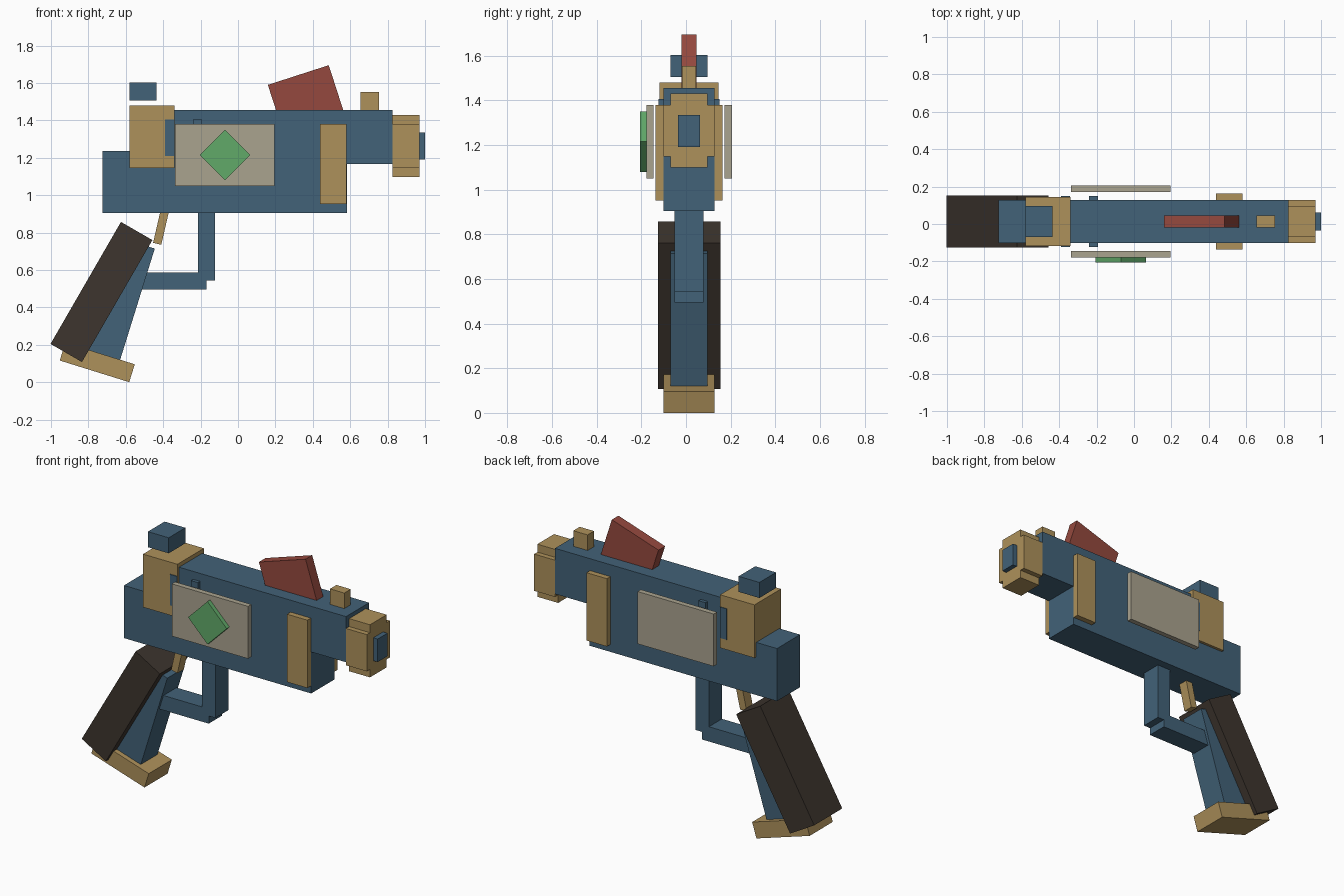
import bpy
from math import radians

cube = bpy.data.objects.get("Cube")
if cube:
    bpy.data.objects.remove(cube, do_unlink=True)

MID = 0.0135  # middle plane of the gun in y


def material(name, rgb):
    lin = [((c / 255 + 0.055) / 1.055) ** 2.4 for c in rgb] + [1.0]
    m = bpy.data.materials.new(name)
    m.use_nodes = True
    m.diffuse_color = lin
    m.node_tree.nodes["Principled BSDF"].inputs["Base Color"].default_value = lin
    return m


BLUE = material("steel blue", (66, 98, 120))
BRASS = material("brass", (174, 145, 91))
STONE = material("pale stone", (170, 163, 143))
GREEN = material("gem green", (97, 170, 105))
RED = material("brick red", (149, 73, 62))
DARK = material("dark brown", (61, 53, 46))


def block(name, mat, centre, size, tilt=0):
    """Box at a centre, tilted about the y axis so its top leans to +x."""
    bpy.ops.mesh.primitive_cube_add(size=1, location=centre,
                                    rotation=(0, radians(tilt), 0))
    ob = bpy.context.object
    ob.name = ob.data.name = name
    ob.scale = size
    bpy.ops.object.transform_apply(location=False, rotation=False, scale=True)
    ob.data.materials.append(mat)
    return ob


def span(name, mat, x, z, half, tilt=0):
    """Box from x and z ranges, symmetric about the middle plane."""
    block(name, mat, (sum(x) / 2, MID, sum(z) / 2),
          (x[1] - x[0], 2 * half, z[1] - z[0]), tilt)


def leaning(name, mat, x, z, width, length, half, tilt):
    block(name, mat, (x, MID, z), (width, 2 * half, length), tilt)


# Receiver and barrel
span("lower_body", BLUE, (-0.725, 0.582), (0.905, 1.237), 0.115)
span("upper_body", BLUE, (-0.578, 0.825), (1.167, 1.455), 0.115)
span("rear_block", BRASS, (-0.58, -0.34), (1.145, 1.48), 0.132)
span("front_band", BRASS, (0.438, 0.58), (0.952, 1.38), 0.15)
for label, x in (("rear", -0.365), ("front", -0.2175)):
    span(label + "_side_bar", BLUE, (x - 0.024, x + 0.024), (1.21, 1.405), 0.137)

# Muzzle, made of two crossing blocks and a core
span("muzzle_wide", BRASS, (0.825, 0.97), (1.148, 1.38), 0.115)
span("muzzle_tall", BRASS, (0.825, 0.97), (1.098, 1.43), 0.083)
span("muzzle_core", BLUE, (0.9, 1.0), (1.19, 1.335), 0.049)

# Sights and top fin
span("rear_sight", BLUE, (-0.58, -0.435), (1.505, 1.603), 0.083)
span("front_sight", BRASS, (0.655, 0.755), (1.44, 1.553), 0.032)
leaning("top_fin", RED, 0.3685, 1.4997, 0.342, 0.3, 0.033, -17.9)

# Side plates and gem
for label, y in (("right", -0.1615), ("left", 0.1885)):
    block(label + "_side_plate", STONE, (-0.071, y, 1.215), (0.532, 0.033, 0.33))
block("gem", GREEN, (-0.07, -0.1915, 1.215), (0.191, 0.027, 0.191), 45)

# Trigger and guard
span("guard_post", BLUE, (-0.215, -0.122), (0.543, 0.92), 0.065)
span("guard_bar", BLUE, (-0.56, -0.168), (0.495, 0.588), 0.065)
leaning("trigger", BRASS, -0.404, 0.862, 0.045, 0.25, 0.032, 13)

# Handle
leaning("grip_core", BLUE, -0.633, 0.447, 0.2, 0.623, 0.083, 17.3)
leaning("grip_cover", DARK, -0.73, 0.4825, 0.194, 0.753, 0.14, 30)
leaning("grip_base", BRASS, -0.7525, 0.106, 0.389, 0.1, 0.115, 17.3)
